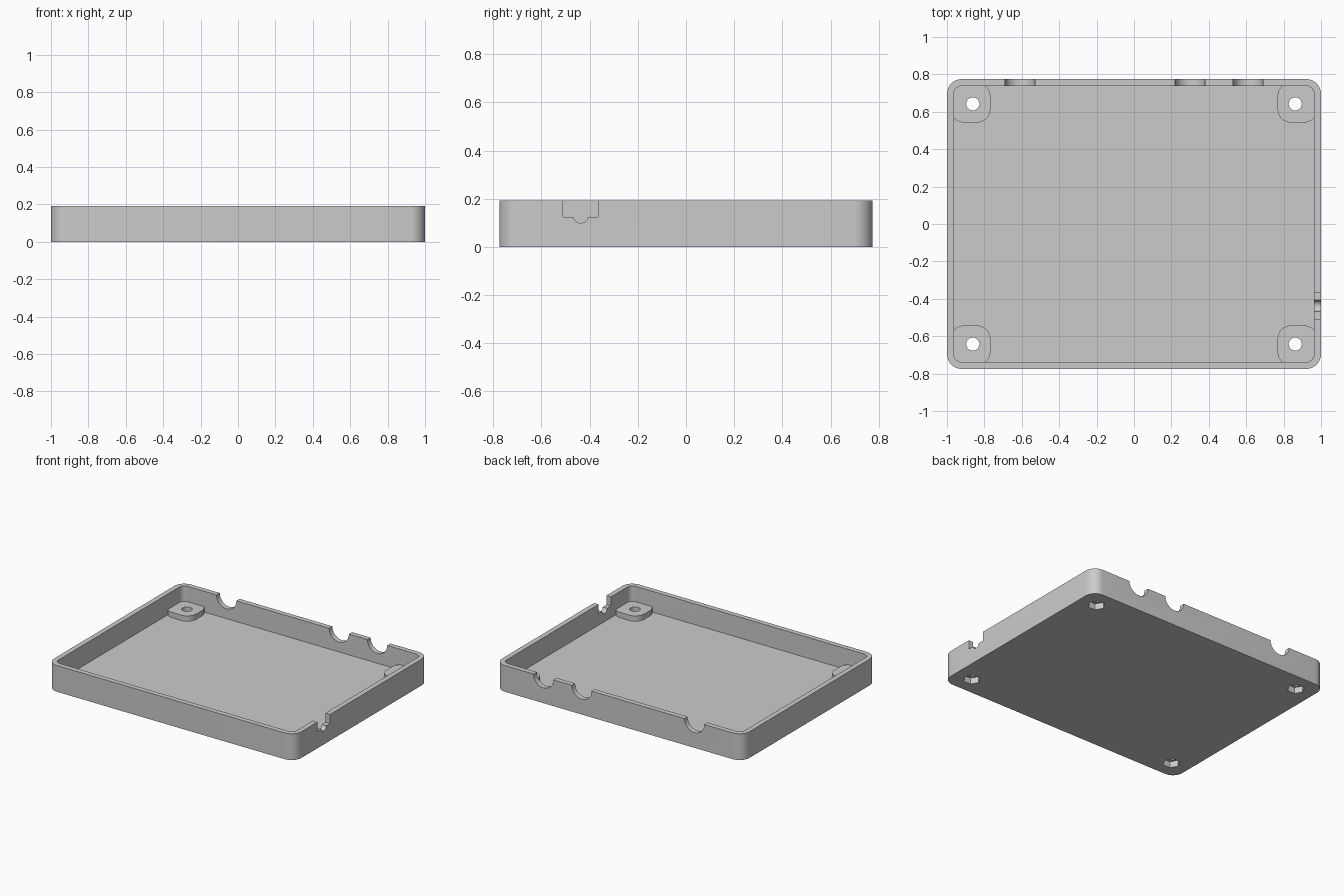
import bpy
import bmesh
import math

cube = bpy.data.objects.get("Cube")
if cube:
    bpy.data.objects.remove(cube, do_unlink=True)

# Overall sizes
HALF_X, HALF_Y, HEIGHT = 1.0, 0.775, 0.192
WALL, FLOOR, PAD_TOP = 0.037, 0.04, 0.079
HOLE_X, HOLE_Y = 0.862, 0.642

grey = bpy.data.materials.new("plain grey")
grey.use_nodes = True
grey.diffuse_color = (0.6, 0.6, 0.6, 1)
grey.node_tree.nodes["Principled BSDF"].inputs["Base Color"].default_value = (0.6, 0.6, 0.6, 1)


def rounded_rect(x0, x1, y0, y1, r, steps=10):
    """Outline of a rectangle with round corners."""
    corners = [(x1 - r, y1 - r), (x0 + r, y1 - r), (x0 + r, y0 + r), (x1 - r, y0 + r)]
    points = []
    for i, (cx, cy) in enumerate(corners):
        for k in range(steps + 1):
            a = math.pi / 2 * (i + k / steps)
            points.append((cx + r * math.cos(a), cy + r * math.sin(a)))
    return points


def circle(cx, cy, r, sides=48):
    """Outline of a regular polygon or circle."""
    return [(cx + r * math.cos(math.tau * k / sides), cy + r * math.sin(math.tau * k / sides))
            for k in range(sides)]


def prism(name, outline, low, high, axis="z"):
    """Extrude an outline along one axis; side outlines are (along, z)."""
    place = {"z": lambda a, b, h: (a, b, h),
             "y": lambda a, b, h: (a, h, b),
             "x": lambda a, b, h: (h, a, b)}[axis]
    bm = bmesh.new()
    face = bm.faces.new([bm.verts.new(place(a, b, low)) for a, b in outline])
    grown = bmesh.ops.extrude_face_region(bm, geom=[face], use_keep_orig=True)
    verts = [v for v in grown["geom"] if isinstance(v, bmesh.types.BMVert)]
    bmesh.ops.translate(bm, verts=verts, vec=place(0, 0, high - low))
    bmesh.ops.recalc_face_normals(bm, faces=bm.faces)
    mesh = bpy.data.meshes.new(name)
    bm.to_mesh(mesh)
    bm.free()
    mesh.materials.append(grey)
    obj = bpy.data.objects.new(name, mesh)
    bpy.context.collection.objects.link(obj)
    return obj


def combine(target, tool, operation):
    """Apply a boolean and discard the tool."""
    tool.hide_render = True
    mod = target.modifiers.new("combine", "BOOLEAN")
    mod.operation = operation
    mod.solver = "EXACT"
    mod.object = tool
    bpy.context.view_layer.objects.active = target
    bpy.ops.object.modifier_apply(modifier=mod.name)
    bpy.data.objects.remove(tool, do_unlink=True)


# Open tray with rounded corners
tray = prism("tray", rounded_rect(-HALF_X, HALF_X, -HALF_Y, HALF_Y, 0.08), 0, HEIGHT)
ix, iy = HALF_X - WALL, HALF_Y - WALL
combine(tray, prism("cavity", rounded_rect(-ix, ix, -iy, iy, 0.042), FLOOR, HEIGHT + 0.1), "DIFFERENCE")

# Corner pads with a screw hole and a hexagonal nut pocket underneath
for sx in (-1, 1):
    for sy in (-1, 1):
        xs = sorted((sx * 0.768, sx * 0.98))
        ys = sorted((sy * 0.543, sy * 0.755))
        combine(tray, prism("pad", rounded_rect(*xs, *ys, 0.07), FLOOR / 2, PAD_TOP), "UNION")
        x, y = sx * HOLE_X, sy * HOLE_Y
        combine(tray, prism("nut_pocket", circle(x, y, 0.058, 6), -0.05, 0.045), "DIFFERENCE")
        combine(tray, prism("screw_hole", circle(x, y, 0.035), -0.06, 0.15), "DIFFERENCE")

# Half-round cable notches in the back wall
for x in (-0.61, 0.3, 0.61):
    combine(tray, prism("cable_notch", circle(x, HEIGHT, 0.08), iy - 0.05, HALF_Y + 0.05, "y"), "DIFFERENCE")

# Stepped socket notch in the left wall
socket = [(-0.51, 0.125), (-0.365, 0.125), (-0.365, 0.3), (-0.51, 0.3)]
combine(tray, prism("socket_notch", socket, ix - 0.05, HALF_X + 0.05, "x"), "DIFFERENCE")
combine(tray, prism("pin_notch", circle(-0.437, 0.129, 0.03, 32), ix - 0.06, HALF_X + 0.06, "x"), "DIFFERENCE")

# Smooth the round corners and keep the edges crisp
bpy.ops.object.select_all(action="DESELECT")
tray.select_set(True)
bpy.context.view_layer.objects.active = tray
bpy.ops.object.shade_smooth_by_angle(angle=math.radians(30))
